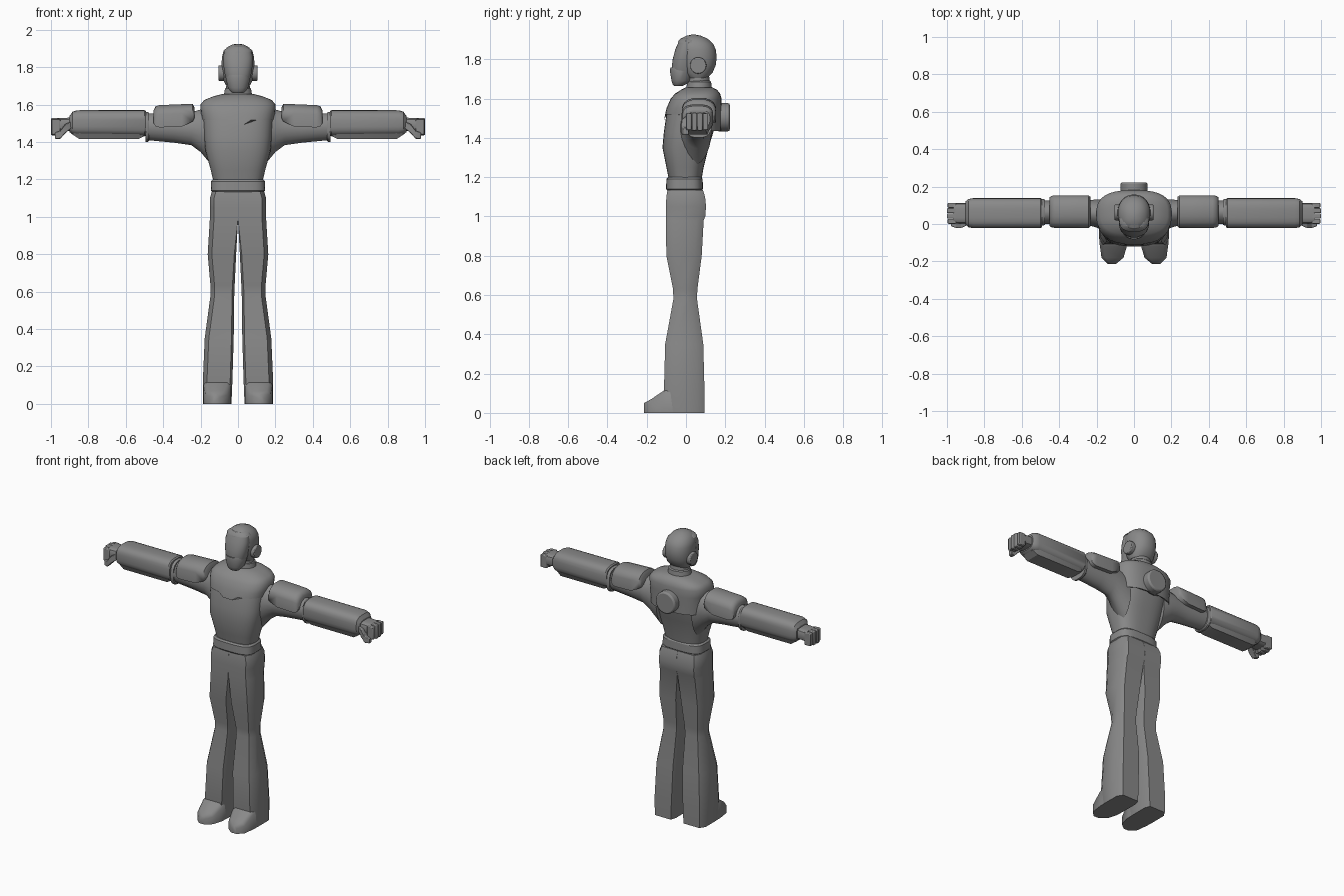
import bpy, bmesh, math
from mathutils import Matrix

GREY = bpy.data.materials.new("dark_grey")
GREY.diffuse_color = (.25, .25, .25, 1)


def finish(name, bm, mirror=False, bevel=0, angle=32):
    bmesh.ops.recalc_face_normals(bm, faces=bm.faces[:])
    me = bpy.data.meshes.new(name)
    bm.to_mesh(me)
    bm.free()
    me.materials.append(GREY)
    ob = bpy.data.objects.new(name, me)
    bpy.context.collection.objects.link(ob)
    me.polygons.foreach_set("use_smooth", [True] * len(me.polygons))
    me.set_sharp_from_angle(angle=math.radians(angle))
    if bevel:
        m = ob.modifiers.new("Bevel", "BEVEL")
        m.width, m.segments = bevel, 2
    if mirror:
        ob.modifiers.new("Mirror", "MIRROR")
    return ob


def skin(rings):
    bm = bmesh.new()
    vs = [[bm.verts.new(p) for p in r] for r in rings]
    n = len(vs[0])
    for a, b in zip(vs, vs[1:]):
        for i in range(n):
            bm.faces.new((a[i], a[(i + 1) % n], b[(i + 1) % n], b[i]))
    bm.faces.new(vs[0])
    bm.faces.new(vs[-1])
    return bm


def oval(a0, a1, b0, b1, n, seg):
    pts = []
    for i in range(seg):
        t = 2 * math.pi * (i + 0.5) / seg
        c, s = math.cos(t), math.sin(t)
        u = math.copysign(abs(c) ** (2 / n), c)
        v = math.copysign(abs(s) ** (2 / n), s)
        pts.append(((a0 + a1 + (a1 - a0) * u) / 2, (b0 + b1 + (b1 - b0) * v) / 2))
    return pts


def loft_z(name, rows, n=2.5, seg=28, **k):
    # rows: z, half width, front y, back y
    return finish(name, skin([[(x, y, z) for x, y in oval(-h, h, f, b, n, seg)]
                              for z, h, f, b in rows]), **k)


def loft_x(name, rows, n=2.5, seg=20, **k):
    # rows: x, front y, back y, bottom z, top z
    return finish(name, skin([[(x, y, z) for y, z in oval(f, b, lo, hi, n, seg)]
                              for x, f, b, lo, hi in rows]), mirror=True, **k)


def box(name, x0, x1, y0, y1, z0, z1, **k):
    bm = bmesh.new()
    bmesh.ops.create_cube(bm, size=1, matrix=Matrix.Translation(
        ((x0 + x1) / 2, (y0 + y1) / 2, (z0 + z1) / 2)) @ Matrix.Diagonal((x1 - x0, y1 - y0, z1 - z0, 1)))
    return finish(name, bm, **k)


def disc(name, loc, r, depth, axis, **k):
    bm = bmesh.new()
    bmesh.ops.create_cone(bm, cap_ends=True, segments=28, radius1=r, radius2=r, depth=depth,
                          matrix=Matrix.Translation(loc) @ Matrix.Rotation(math.pi / 2, 4, axis))
    return finish(name, bm, **k)


# Trousers, each half joining at the middle: (z, inner x, outer x, front y, back y, inner chamfer)
rings = []
for z, a, b, f, k, e in [(0, .035, .186, -.10, .094, .012), (.12, .03, .188, -.112, .094, .012),
                         (.35, .023, .178, -.106, .088, .012), (.58, .02, .147, -.064, .056, .012),
                         (.63, .018, .147, -.066, .058, .012), (.8, .01, .162, -.1, .08, .01),
                         (.98, 0, .151, -.102, .09, .001), (1.0, 0, .149, -.102, .098, .0005),
                         (1.05, 0, .15, -.102, .102, .0005), (1.1, 0, .15, -.1, .097, .0005),
                         (1.135, 0, .14, -.094, .086, .0005)]:
    c, d = .022, .036
    g = d * e / .012 if z < .9 else e
    rings.append([(a + e, f, z), (b - c, f, z), (b, f + d, z), (b, k - d, z),
                  (b - c, k, z), (a + e, k, z), (a, k - g, z), (a, f + g, z)])
finish("trouser_leg", skin(rings), mirror=True, angle=40)

# Feet lofted from heel to toe (y, inner x, outer x, top z)
rings = []
for y, a, b, t in [(-.05, .036, .185, .126), (-.1, .036, .185, .122), (-.118, .038, .182, .11),
                   (-.18, .056, .174, .068), (-.215, .098, .138, .05)]:
    c = min(.02, t * .3)
    rings.append([(a, y, 0), (b, y, 0), (b, y, t - c), (b - c, y, t),
                  (a + c, y, t), (a, y, t - c)])
finish("foot", skin(rings), mirror=True, angle=50)

# Belt
loft_z("belt", [(1.132, .138, -.096, .08), (1.14, .146, -.102, .087),
                (1.19, .144, -.1, .085), (1.2, .134, -.092, .078)], n=3.4)

# Torso
loft_z("torso", [(1.18, .13, -.086, .078), (1.25, .146, -.1, .09), (1.35, .174, -.12, .115),
                 (1.43, .183, -.113, .14), (1.52, .188, -.1, .155), (1.6, .19, -.075, .16)], n=2.7, seg=36)

# Chest armour: lower edge dips to a tab in front and a panel at the back
armour = loft_z("chest_armour", [(1.518, .192, -.107, .178), (1.55, .198, -.1, .18),
                                 (1.6, .202, -.078, .181), (1.625, .18, -.056, .174),
                                 (1.645, .13, -.025, .158), (1.657, .08, 0, .135)], n=2.7, seg=36, angle=48)
for v in armour.data.vertices:
    if v.co.z < 1.52:
        if v.co.y < -.05 and abs(v.co.x) < .06:
            v.co.z, v.co.y = 1.493, v.co.y - .005
        elif v.co.y > .125:
            v.co.z = 1.435
disc("round_pack", (0, .19, 1.505), .072, .066, 'X', bevel=.01)

# Neck and collar
loft_z("neck", [(1.62, .07, 0, .13), (1.74, .06, .01, .115)], n=2)
loft_z("collar", [(1.64, .078, 0, .134), (1.685, .07, .006, .128), (1.692, .062, .012, .12)], n=2)

# Helmet, visor, jaw guard, brow and ear discs
loft_z("helmet", [(1.705, .066, .01, .11), (1.73, .079, -.015, .135), (1.77, .086, -.03, .152),
                  (1.81, .088, -.038, .157), (1.85, .087, -.042, .152), (1.88, .08, -.042, .138),
                  (1.905, .06, -.028, .11), (1.92, .033, .003, .075), (1.925, .01, .027, .05)], n=2.2)
loft_z("visor", [(1.70, .05, -.066, .03), (1.75, .069, -.074, .05), (1.80, .077, -.068, .05),
                 (1.85, .08, -.055, .05), (1.892, .073, -.036, .05)], n=2.2)
loft_z("jaw_guard", [(1.663, .03, -.06, -.02), (1.672, .042, -.068, .0), (1.69, .054, -.074, .03),
                     (1.74, .066, -.082, .05), (1.757, .06, -.08, .04)], n=2.2)
loft_z("brow", [(1.885, .079, -.043, .06), (1.896, .07, -.037, .06), (1.908, .05, -.024, .06)], n=2.2)
disc("ear_disc", (.088, .062, 1.768), .042, .032, 'Y', mirror=True, bevel=.005)

# Arms: inner arm, shoulder plate, forearm armour
loft_x("upper_arm", [(.13, -.05, .13, 1.26, 1.6), (.2, -.02, .132, 1.345, 1.575),
                     (.25, -.005, .128, 1.382, 1.56), (.34, -.002, .127, 1.395, 1.555),
                     (.495, .0, .125, 1.41, 1.553)], n=1.9)
rings = []
for x, lo, hi, s in [(.232, 1.53, 1.585, .9), (.242, 1.51, 1.605, 1), (.30, 1.482, 1.603, 1),
                     (.42, 1.478, 1.598, 1), (.44, 1.484, 1.592, .97), (.452, 1.5, 1.57, .88)]:
    w, c, m = .087 * s, .066, hi - .05
    rings.append([(x, c + w * u, z) for u, z in
                  [(-1, lo), (-1, m), (-.88, hi - .026), (-.65, hi - .011), (-.3, hi - .001),
                   (.3, hi - .001), (.65, hi - .011), (.88, hi - .026), (1, m), (1, lo)]])
finish("shoulder_plate", skin(rings), mirror=True, angle=55)
loft_x("elbow_ring", [(.475, -.004, .13, 1.405, 1.557), (.482, -.008, .134, 1.4, 1.56),
                      (.495, -.008, .134, 1.4, 1.56)], n=2.6)
loft_x("forearm_armour", [(.492, -.018, .134, 1.435, 1.565), (.5, -.023, .139, 1.43, 1.571),
                          (.86, -.023, .139, 1.434, 1.57), (.885, -.018, .134, 1.44, 1.562),
                          (.9, -.002, .122, 1.452, 1.54)], n=3.2, seg=24)
rings = [[(x, f, 1.46), (x, b, 1.46), (x, b - .02, z), (x, f + .02, z)] for x, f, b, z in
         [(.50, -.008, .124, 1.432), (.53, -.012, .128, 1.417), (.85, -.012, .128, 1.417),
          (.885, -.005, .12, 1.44)]]
finish("forearm_underside", skin(rings), mirror=True)

# Hands: palm, four curled fingers and thumb
loft_x("palm", [(.87, .005, .112, 1.465, 1.53), (.91, .003, .113, 1.458, 1.53),
                (.965, .003, .113, 1.455, 1.528)], n=4, seg=16)
for i in range(4):
    y = .001 + i * .0285
    e = abs(i - 1.5) * .004
    box(f"finger_{i + 1}", .95, 1.002 - e, y, y + .0265, 1.434 + e, 1.53 - e, mirror=True, bevel=.005)
rings = [[(x, f, lo), (x, b, lo), (x, b, hi), (x, f, hi)] for x, f, b, lo, hi in
         [(.89, -.005, .03, 1.475, 1.51), (.925, -.022, .02, 1.445, 1.495),
          (.95, -.022, .012, 1.417, 1.46), (.978, -.012, .014, 1.417, 1.45)]]
finish("thumb", skin(rings), mirror=True, bevel=.004)
